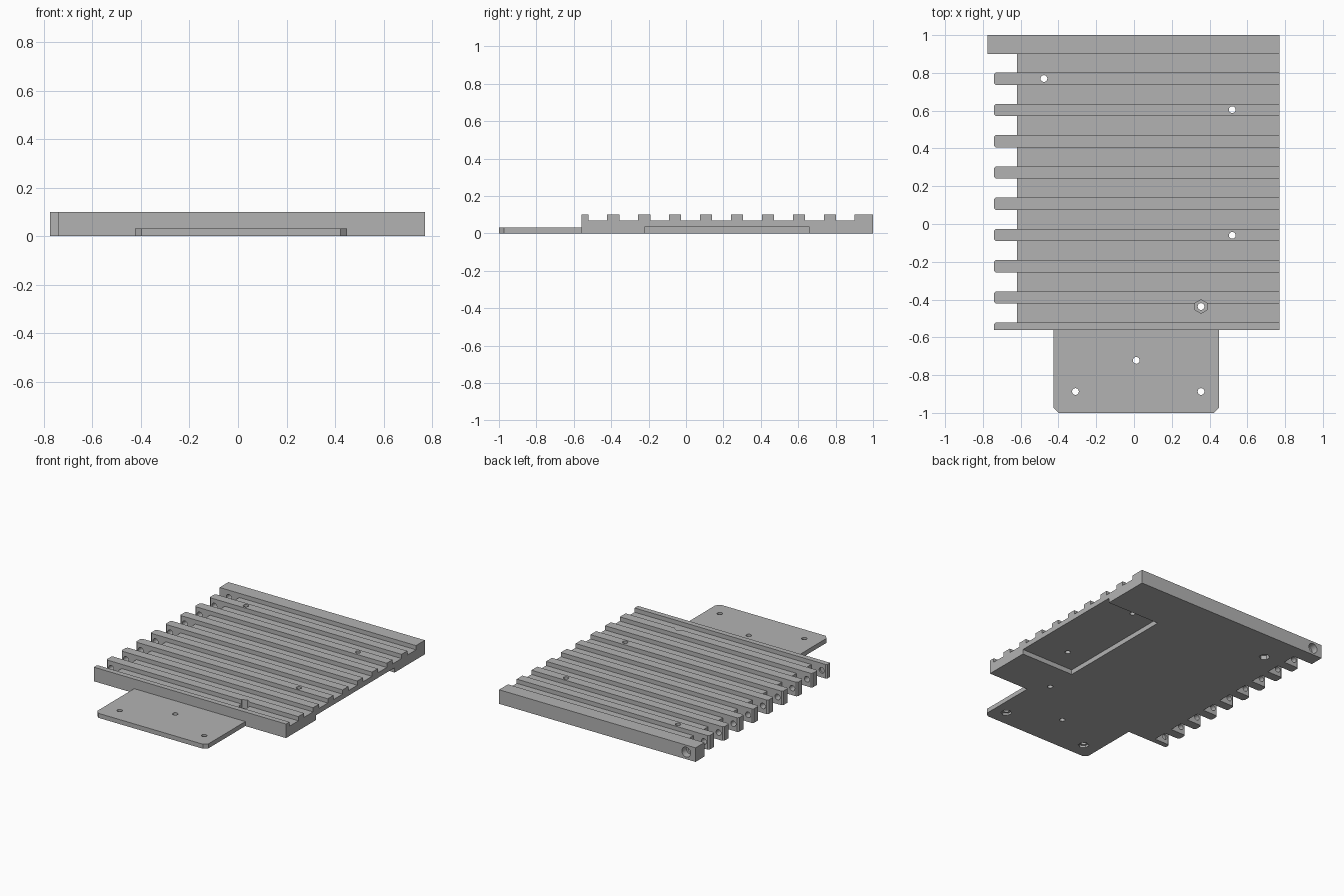
import bpy, bmesh, math
from mathutils import Matrix

if "Cube" in bpy.data.objects:
    bpy.data.objects.remove(bpy.data.objects["Cube"])

grey = bpy.data.materials.new("plain grey")
grey.diffuse_color = (0.45, 0.45, 0.45, 1)
grey.use_nodes = True
grey.node_tree.nodes["Principled BSDF"].inputs["Base Color"].default_value = grey.diffuse_color


def finish(name, bm):
    bmesh.ops.recalc_face_normals(bm, faces=bm.faces)
    mesh = bpy.data.meshes.new(name)
    bm.to_mesh(mesh)
    bm.free()
    mesh.materials.append(grey)
    obj = bpy.data.objects.new(name, mesh)
    bpy.context.collection.objects.link(obj)
    return obj


def prism(name, outline, z0, z1):
    """Extrude a plan outline upwards."""
    bm = bmesh.new()
    face = bm.faces.new([bm.verts.new((x, y, z0)) for x, y in outline])
    top = bmesh.ops.extrude_face_region(bm, geom=[face])["geom"]
    bmesh.ops.translate(bm, vec=(0, 0, z1 - z0),
                        verts=[v for v in top if isinstance(v, bmesh.types.BMVert)])
    return finish(name, bm)


def box(name, x0, x1, y0, y1, z0, z1):
    return prism(name, [(x0, y0), (x1, y0), (x1, y1), (x0, y1)], z0, z1)


def upright(name, x, y, r, z0, z1, sides):
    """Vertical round or hexagonal cutter."""
    pts = [(x + r * math.sin(2 * math.pi * i / sides),
            y + r * math.cos(2 * math.pi * i / sides)) for i in range(sides)]
    return prism(name, pts, z0, z1)


def along_y(name, x, z, r, y0, y1, sides=24):
    """Round cutter running front to back."""
    bm = bmesh.new()
    place = Matrix.Translation((x, (y0 + y1) / 2, z)) @ Matrix.Rotation(math.pi / 2, 4, 'X')
    bmesh.ops.create_cone(bm, cap_ends=True, segments=sides, radius1=r, radius2=r,
                          depth=y1 - y0, matrix=place)
    return finish(name, bm)


def combine(target, other, operation):
    mod = target.modifiers.new("combine", 'BOOLEAN')
    mod.operation = operation
    mod.solver = 'EXACT'
    mod.object = other
    bpy.context.view_layer.objects.active = target
    bpy.ops.object.modifier_apply(modifier=mod.name)
    bpy.data.objects.remove(other, do_unlink=True)


# Main slab
plate = box("finned_plate", -0.62, 0.77, -0.56, 0.95, 0, 0.07)

# Thick bar along the back
combine(plate, box("back_bar", -0.775, 0.77, 0.90, 1.0, 0, 0.1), 'UNION')

# Ribs reaching past the slab as fingers, with chamfered ends
c = 0.01
for i in range(9):
    y0 = 0.737 - 0.1655 * i
    y1 = y0 + 0.065
    if i < 8:
        start = [(-0.742, y0 + c), (-0.742 + c, y0)]
    else:
        y0 = -0.56
        start = [(-0.742, y0)]
    outline = start + [(0.77, y0), (0.77, y1), (-0.742 + c, y1), (-0.742, y1 - c)]
    combine(plate, prism("rib", outline, 0, 0.1), 'UNION')

# Front tongue with chamfered corners
t = 0.027
combine(plate, prism("tongue", [(-0.425, -0.50), (-0.425, -1 + t), (-0.425 + t, -1),
                                (0.45 - t, -1), (0.45, -1 + t), (0.45, -0.50)],
                     0, 0.032), 'UNION')

# Recess under the right side
combine(plate, box("recess", 0.35, 0.9, -0.222, 0.66, -0.1, 0.034), 'DIFFERENCE')

# Screw holes
for x, y in [(-0.477, 0.77), (0.52, 0.605), (0.52, -0.06), (0.355, -0.437),
             (0.012, -0.722), (-0.31, -0.887), (0.355, -0.887)]:
    combine(plate, upright("screw_hole", x, y, 0.018, -0.1, 0.2, 20), 'DIFFERENCE')

# Nut pockets, three below and one above
for x, y, z0, z1 in [(-0.477, 0.77, -0.1, 0.03), (-0.31, -0.887, -0.1, 0.016),
                     (0.355, -0.887, -0.1, 0.016), (0.355, -0.437, 0.04, 0.2)]:
    combine(plate, upright("nut_pocket", x, y, 0.036, z0, z1, 6), 'DIFFERENCE')

# Rod hole through the fingers, wider at the back
combine(plate, along_y("rod_hole", -0.702, 0.05, 0.02, -0.535, 1.1), 'DIFFERENCE')
combine(plate, along_y("rod_mouth", -0.702, 0.05, 0.035, 0.95, 1.1), 'DIFFERENCE')

# Smooth hole walls, crisp edges elsewhere
bpy.ops.object.select_all(action='DESELECT')
plate.select_set(True)
bpy.context.view_layer.objects.active = plate
bpy.ops.object.shade_smooth_by_angle(angle=math.radians(30))
